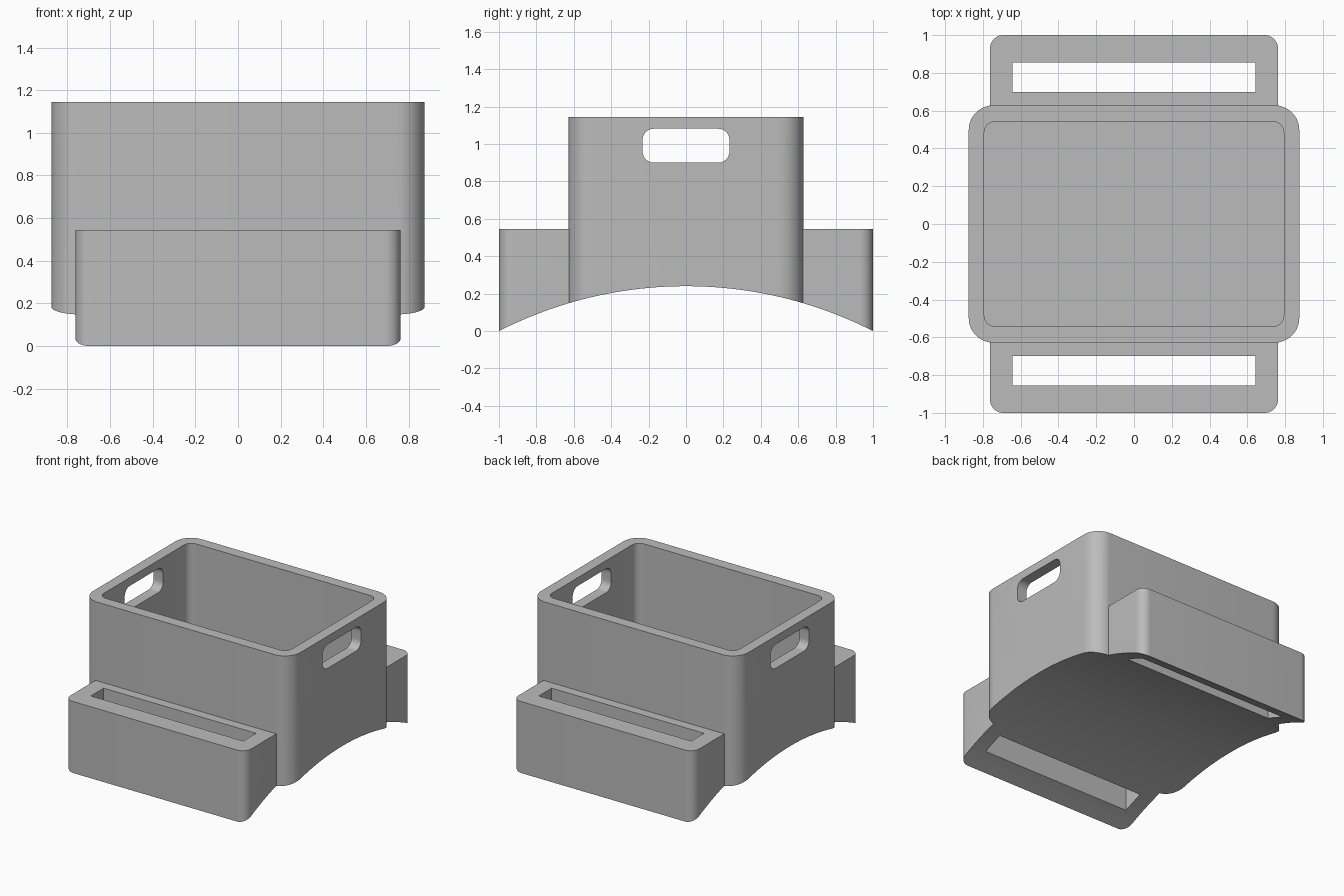
import bpy
import bmesh
from math import sin, cos, pi, sqrt

cube = bpy.data.objects.get("Cube")
if cube:
    bpy.data.objects.remove(cube, do_unlink=True)

grey = bpy.data.materials.new("plain grey")
grey.use_nodes = True
grey.diffuse_color = (0.5, 0.5, 0.5, 1)
grey.node_tree.nodes["Principled BSDF"].inputs["Base Color"].default_value = (0.5, 0.5, 0.5, 1)


def rounded_rect(half_u, half_v, radius=0, centre_v=0, steps=10):
    """Counter-clockwise outline; a zero radius gives sharp corners."""
    points = []
    for corner, (su, sv) in enumerate([(1, 1), (-1, 1), (-1, -1), (1, -1)]):
        for i in range(steps + 1 if radius else 1):
            a = (corner + i / steps) * pi / 2
            points.append((su * (half_u - radius) + radius * cos(a),
                           centre_v + sv * (half_v - radius) + radius * sin(a)))
    return points


def prism(name, outline, low, high, along_x=False):
    """Extrude an outline along z, or a (y, z) outline along x."""
    bm = bmesh.new()
    rings = [[bm.verts.new((w, u, v) if along_x else (u, v, w)) for u, v in outline]
             for w in (low, high)]
    bm.faces.new(reversed(rings[0]))
    bm.faces.new(rings[1])
    n = len(outline)
    for i in range(n):
        j = (i + 1) % n
        bm.faces.new((rings[0][i], rings[0][j], rings[1][j], rings[1][i]))
    bmesh.ops.recalc_face_normals(bm, faces=bm.faces)
    mesh = bpy.data.meshes.new(name)
    bm.to_mesh(mesh)
    bm.free()
    mesh.materials.append(grey)
    obj = bpy.data.objects.new(name, mesh)
    bpy.context.collection.objects.link(obj)
    return obj


def combine(target, tool, operation):
    """Apply a boolean, then discard the tool."""
    mod = target.modifiers.new(operation.lower(), 'BOOLEAN')
    mod.operation = operation
    mod.solver = 'EXACT'
    mod.object = tool
    bpy.context.view_layer.objects.active = target
    bpy.ops.object.modifier_apply(modifier=mod.name)
    bpy.data.objects.remove(tool, do_unlink=True)


# Tall bin joined to the low block that carries both strap slots
bin_body = prism("saddle_bin", rounded_rect(0.875, 0.628, 0.13), -0.2, 1.145)
combine(bin_body, prism("strap_block", rounded_rect(0.762, 1.0, 0.07), -0.15, 0.545), 'UNION')

# Open cavity with a flat floor
combine(bin_body, prism("cavity", rounded_rect(0.793, 0.543, 0.06), 0.325, 1.4), 'DIFFERENCE')

# Strap slots through front and back
for side in (-1, 1):
    slot = rounded_rect(0.643, 0.0775, centre_v=side * 0.7775)
    combine(bin_body, prism("strap_slot", slot, -0.5, 0.8), 'DIFFERENCE')

# Hand holes through both end walls
hole = rounded_rect(0.232, 0.091, 0.06, centre_v=0.991)
combine(bin_body, prism("hand_hole", hole, -1.2, 1.2, along_x=True), 'DIFFERENCE')

# Arched underside
rise = 0.24
radius = (1 + rise * rise) / (2 * rise)
arch = [(-1.2, -0.6), (1.2, -0.6)]
for i in range(61):
    y = 1.2 - 2.4 * i / 60
    arch.append((y, sqrt(radius * radius - y * y) + rise - radius))
combine(bin_body, prism("arch", arch, -1.3, 1.3, along_x=True), 'DIFFERENCE')

# Smooth curves, crisp edges
bpy.ops.object.select_all(action='DESELECT')
bin_body.select_set(True)
bpy.context.view_layer.objects.active = bin_body
bpy.ops.object.shade_smooth_by_angle(angle=pi / 6)
